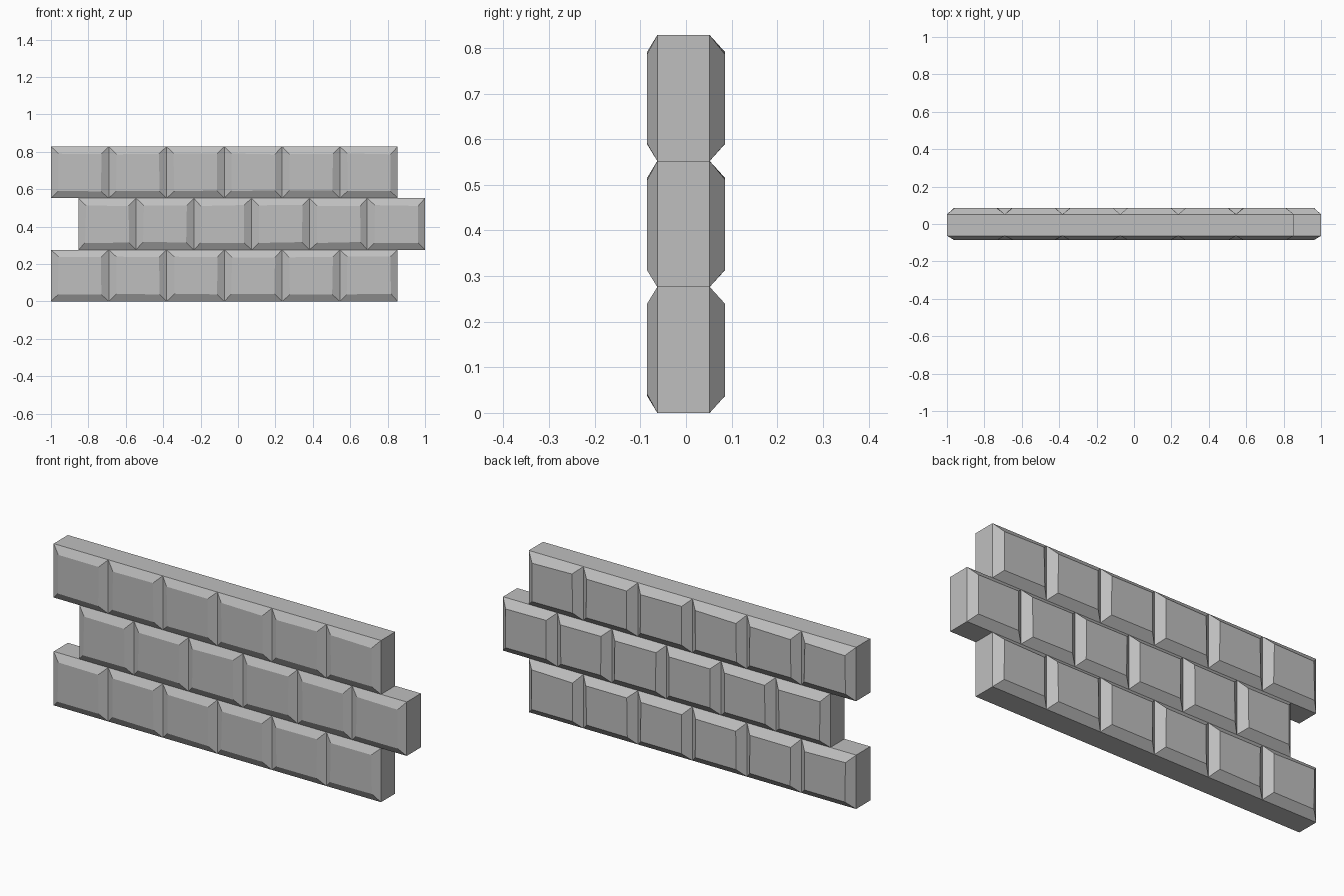
import bpy
import bmesh
import random

random.seed(4)

if "Cube" in bpy.data.objects:
    bpy.data.objects.remove(bpy.data.objects["Cube"], do_unlink=True)

# Stone colour
stone = bpy.data.materials.new("grey_stone")
stone.use_nodes = True
GREY = (0.52, 0.52, 0.52, 1)
stone.diffuse_color = GREY
stone.node_tree.nodes["Principled BSDF"].inputs["Base Color"].default_value = GREY

COLUMNS = 6
PITCH = 0.309
HEIGHT = 0.276
INSET = 0.039
# depth of each outline ring, and whether it is drawn in by the chamfer
RINGS = [(-0.085, True), (-0.063, False), (0.052, False), (0.085, True)]


def jitter(amount):
    return random.uniform(-amount, amount)


def make_brick(name, left, bottom):
    """Chamfered brick: four rectangular rings bridged front to back."""
    bm = bmesh.new()
    rings = []
    for y, drawn_in in RINGS:
        ring = []
        for sx, sz in ((-1, -1), (1, -1), (1, 1), (-1, 1)):
            half_x, half_z = PITCH / 2, HEIGHT / 2
            wobble_x = wobble_z = 0
            if drawn_in:
                half_x -= INSET
                half_z -= INSET
                wobble_x, wobble_z = jitter(0.003), jitter(0.003)
            ring.append(bm.verts.new((sx * half_x + wobble_x, y, sz * half_z + wobble_z)))
        rings.append(ring)
    for a, b in zip(rings, rings[1:]):
        for i in range(4):
            j = (i + 1) % 4
            bm.faces.new((a[i], a[j], b[j], b[i]))
    bm.faces.new(rings[0])
    bm.faces.new(rings[-1])
    bmesh.ops.recalc_face_normals(bm, faces=bm.faces)
    mesh = bpy.data.meshes.new(name)
    bm.to_mesh(mesh)
    bm.free()
    mesh.materials.append(stone)
    brick = bpy.data.objects.new(name, mesh)
    brick.location = (left + PITCH / 2, 0, bottom + HEIGHT / 2)
    bpy.context.collection.objects.link(brick)


# Three courses, the middle one shifted by half a brick
for row, start in enumerate((-1.0, 1.0 - COLUMNS * PITCH, -1.0)):
    for column in range(COLUMNS):
        make_brick(f"brick_row{row + 1}_{column + 1}", start + column * PITCH, row * HEIGHT)
